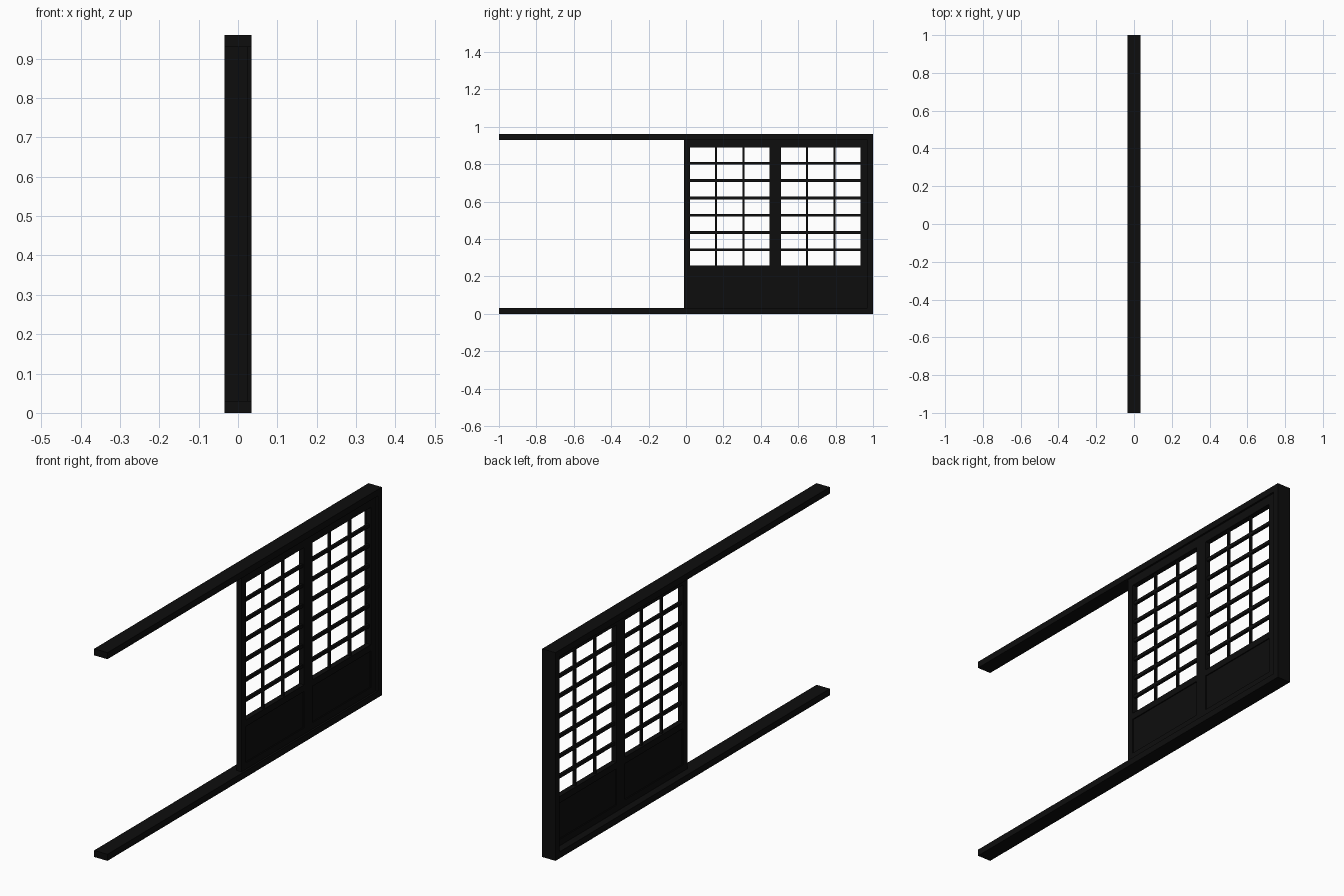
import bpy
import bmesh

cube = bpy.data.objects.get("Cube")
if cube:
    bpy.data.objects.remove(cube, do_unlink=True)

# Single dark lacquer material
lacquer = bpy.data.materials.new("black lacquer")
lacquer.use_nodes = True
colour = (0.004, 0.004, 0.004, 1)
lacquer.diffuse_color = colour
lacquer.node_tree.nodes["Principled BSDF"].inputs["Base Color"].default_value = colour


def boxes(name, parts):
    """One object made of boxes given as (x range, y range, z range)."""
    bm = bmesh.new()
    for spans in parts:
        verts = bmesh.ops.create_cube(bm, size=1)["verts"]
        for v in verts:
            v.co = [lo + (c + 0.5) * (hi - lo) for c, (lo, hi) in zip(v.co, spans)]
    mesh = bpy.data.meshes.new(name)
    bm.to_mesh(mesh)
    bm.free()
    mesh.materials.append(lacquer)
    obj = bpy.data.objects.new(name, mesh)
    bpy.context.collection.objects.link(obj)
    return obj


# Outer frame: two long tracks and one end post
HALF, HEIGHT, RAIL = 0.034, 0.96, 0.03
depth = (-HALF, HALF)
boxes("bottom_track", [(depth, (-1, 1), (0, RAIL))])
boxes("top_track", [(depth, (-1, 1), (HEIGHT - RAIL, HEIGHT))])
boxes("end_post", [(depth, (1 - RAIL, 1), (RAIL, HEIGHT - RAIL))])

# Door proportions
DOOR = (0.0, 0.0255)
LATTICE = (0.007, 0.019)
PANEL = (0.005, 0.0205)
LOW, HIGH = RAIL, HEIGHT - RAIL
WIN_LOW, WIN_HIGH = 0.257, 0.89


def door(name, start, win_start, win_end, end):
    opening = (win_start, win_end)
    # Stiles and rails
    boxes(name + "_frame", [
        (DOOR, (start, win_start), (LOW, HIGH)),
        (DOOR, (win_end, end), (LOW, HIGH)),
        (DOOR, opening, (WIN_HIGH, HIGH)),
        (DOOR, opening, (WIN_LOW - 0.03, WIN_LOW)),
        (DOOR, opening, (LOW, LOW + 0.03)),
    ])
    # Recessed lower board
    boxes(name + "_board", [(PANEL, opening, (LOW + 0.03, WIN_LOW - 0.03))])
    # Open lattice
    bars = []
    for i in range(2):
        y = win_start + 0.139 + i * 0.147
        bars.append((LATTICE, (y - 0.005, y + 0.005), (WIN_LOW, WIN_HIGH)))
    for i in range(6):
        z = 0.342 + i * 0.0925
        bars.append((LATTICE, opening, (z - 0.0075, z + 0.0075)))
    boxes(name + "_lattice", bars)


door("inner_door", -0.01, 0.022, 0.446, 0.478)
door("outer_door", 0.478, 0.508, 0.932, 1 - RAIL)
